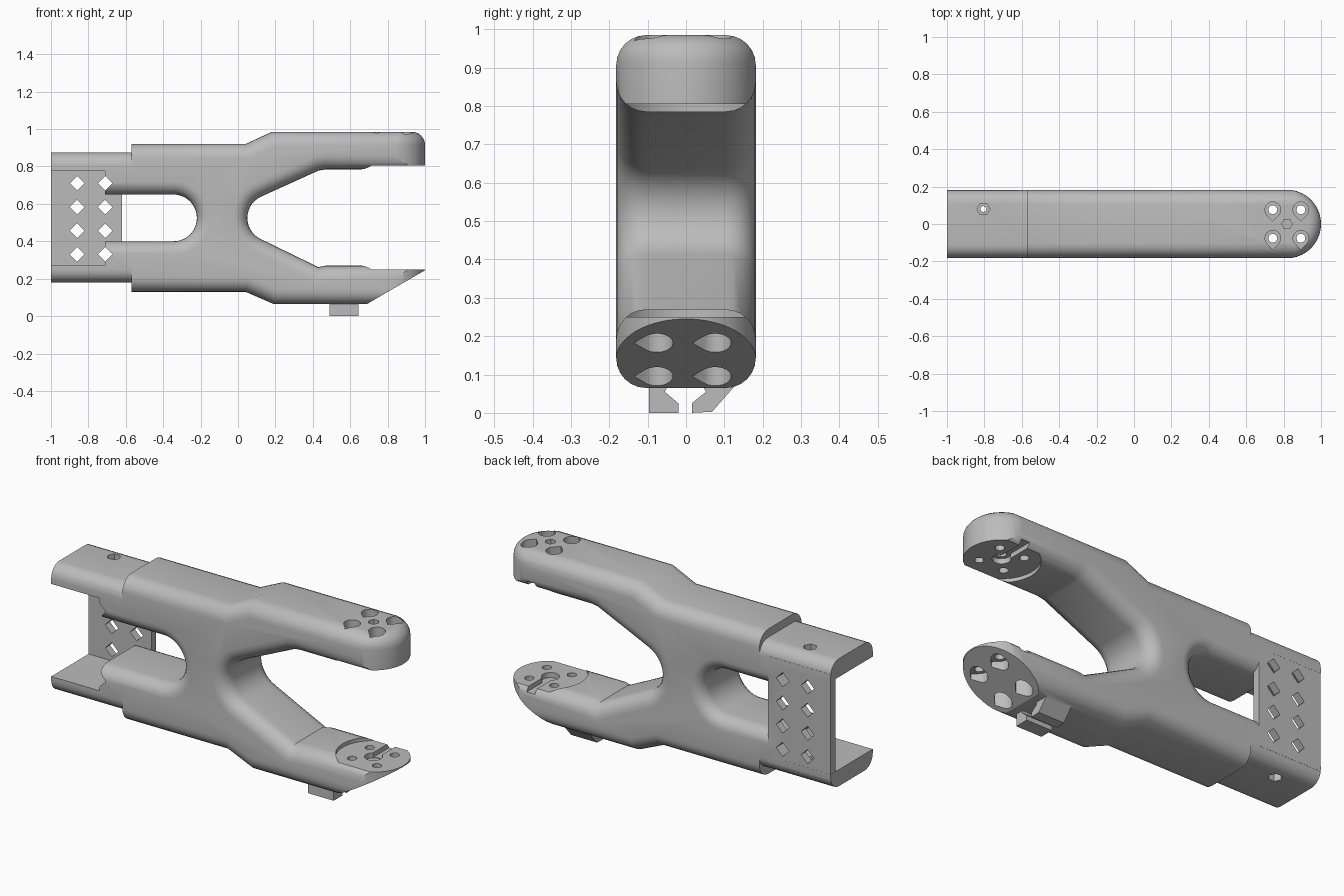
import bpy, bmesh
from math import sin, cos, pi, radians

old = bpy.data.objects.get("Cube")
if old:
    bpy.data.objects.remove(old, do_unlink=True)

grey = bpy.data.materials.new("plain_grey")
grey.use_nodes = True
grey.diffuse_color = (0.5, 0.5, 0.5, 1)
grey.node_tree.nodes["Principled BSDF"].inputs["Base Color"].default_value = (0.5, 0.5, 0.5, 1)

HALF = 0.182       # half the width
HORN_X = 0.818     # centre of the round tips
EDGE = 0.078       # rounding of the long edges


def arc(cx, cy, r, start, end, n):
    return [(cx + r * cos(radians(start + (end - start) * i / n)),
             cy + r * sin(radians(start + (end - start) * i / n))) for i in range(n + 1)]


def place(axis, a, b, d):
    return {"x": (d, a, b), "y": (a, d, b), "z": (a, b, d)}[axis]


def finish(name, bm):
    bmesh.ops.recalc_face_normals(bm, faces=bm.faces[:])
    mesh = bpy.data.meshes.new(name)
    bm.to_mesh(mesh)
    bm.free()
    mesh.materials.append(grey)
    obj = bpy.data.objects.new(name, mesh)
    bpy.context.collection.objects.link(obj)
    return obj


def loft(name, axis, rings):
    """Closed solid through rings given as (points, position)."""
    bm = bmesh.new()
    loops = [[bm.verts.new(place(axis, a, b, d)) for a, b in pts] for pts, d in rings]
    for low, high in zip(loops, loops[1:]):
        for i in range(len(low)):
            j = (i + 1) % len(low)
            bm.faces.new((low[i], low[j], high[j], high[i]))
    bm.faces.new(loops[0])
    bm.faces.new(loops[-1])
    return finish(name, bm)


def prism(name, axis, pts, lo, hi, rounding=0.0):
    """Extruded outline; rounding softens the rims except flat x ends."""
    obj = loft(name, axis, [(pts, lo), (pts, hi)])
    if rounding:
        k = "xyz".index(axis)
        xs = [v.co.x for v in obj.data.vertices]
        bm = bmesh.new()
        bm.from_mesh(obj.data)

        def is_rim(e):
            p, q = (v.co for v in e.verts)
            at_end = any(abs(p.x - m) < 1e-4 and abs(q.x - m) < 1e-4 for m in (min(xs), max(xs)))
            return abs(p[k] - q[k]) < 1e-5 and not at_end
        bmesh.ops.bevel(bm, geom=[e for e in bm.edges if is_rim(e)], offset=rounding,
                        segments=6, profile=0.5, affect='EDGES', clamp_overlap=False)
        bmesh.ops.recalc_face_normals(bm, faces=bm.faces[:])
        bm.to_mesh(obj.data)
        bm.free()
    return obj


def box(name, x0, x1, y0, y1, z0, z1):
    return prism(name, "z", [(x0, y0), (x1, y0), (x1, y1), (x0, y1)], z0, z1)


def combine(target, other, operation):
    mod = target.modifiers.new("combine", 'BOOLEAN')
    mod.operation = operation
    mod.solver = 'EXACT'
    mod.object = other
    bpy.context.view_layer.objects.active = target
    bpy.ops.object.modifier_apply(modifier=mod.name)
    bpy.data.objects.remove(other, do_unlink=True)


def cut(other):
    combine(body, other, 'DIFFERENCE')


def add(other):
    combine(body, other, 'UNION')


# Forked body outline with a V mouth
outline = [(-0.57, 0.13), (0.04, 0.13), (0.19, 0.065), (1.2, 0.065), (1.2, 0.27), (0.47, 0.27), (0.43, 0.262)]
outline += arc(0.175, 0.525, 0.125, 245, 115, 14)
outline += [(0.43, 0.778), (0.47, 0.785), (1.2, 0.785), (1.2, 0.985), (0.18, 0.985), (0.04, 0.92), (-0.57, 0.92)]
body = prism("gripper_frame", "y", outline, -HALF, HALF, EDGE)

# Round noses on both prongs
shell = [(-0.8, -HALF - 0.001)] + arc(HORN_X - 0.001, 0, HALF + 0.001, -90, 90, 32) + [(-0.8, HALF + 0.001)]
combine(body, prism("nose_shell", "z", shell, 0.0645, 0.9855, 0.07), 'INTERSECT')

# Sloped underside of the lower nose
cut(prism("slope", "y", [(0.604, 0.015), (1.086, 0.295), (1.3, 0.295), (1.3, -0.2), (0.604, -0.2)], -0.5, 0.5))

# Round seats facing each other
cut(prism("seat", "z", arc(HORN_X, 0, 0.187, 0, 354, 59), 0.25, 0.805))

# Narrow neck at the rear end
neck = [(-1, 0.18), (-0.5, 0.18), (-0.5, 0.875), (-1, 0.875)]
add(prism("neck", "y", neck, -HALF + 0.0005, HALF - 0.0005, 0.07))


# Long slot with rolled edges
def slot_outline(r):
    return arc(-0.345, 0.525, r, -90, 90, 24) + [(-1.2, 0.525 + r), (-1.2, 0.525 - r)]


roll = 0.07
steps = [(0.125 + roll * (1 - cos(t * pi / 12)), HALF - roll + roll * sin(t * pi / 12)) for t in range(7)]
steps.append((0.125 + roll, HALF + 0.05))
rings = [(slot_outline(r), -y) for r, y in reversed(steps)] + [(slot_outline(r), y) for r, y in steps]
cut(loft("slot", "y", rings))

# Open pocket with a back plate
cut(box("pocket", -1.2, -0.71, -0.5, 0.5, 0.27, 0.775))
add(box("back_plate", -0.9995, -0.62, 0.14, HALF - 0.001, 0.24, 0.815))

# Diamond holes in the back plate
for x in (-0.86, -0.71):
    for z in (0.33, 0.457, 0.583, 0.71):
        cut(prism("diamond", "y", arc(x, z, 0.039, 0, 270, 3), -0.3, 0.3))

# Screw holes: teardrop counterbores and through holes in both prongs
for x in (HORN_X - 0.076, HORN_X + 0.074):
    for y in (-0.076, 0.076):
        drop = arc(x, y, 0.042, -40, 220, 16) + [(x, y - 0.06)]
        cut(prism("upper_counterbore", "z", drop, 0.85, 1.2))
        cut(prism("lower_counterbore", "z", drop, -0.2, 0.21))
        cut(prism("screw_hole", "z", arc(x, y, 0.024, 0, 330, 11), -0.3, 1.3))

# Horn grooves and centre holes
cut(prism("upper_centre", "z", arc(HORN_X, 0, 0.028, 0, 300, 5), 0.7, 1.2))
for lo, hi in ((0.225, 0.4), (0.7, 0.83)):
    cut(box("groove", HORN_X - 0.028, HORN_X + 0.022, -0.02, 0.3, lo, hi))
    cut(prism("hub_pocket", "z", arc(HORN_X, 0, 0.045, 0, 345, 23), lo - 0.003, hi + 0.003))

# Neck screw holes, top and bottom
for lo, hi in ((0.82, 1.1), (-0.1, 0.225)):
    cut(prism("neck_counterbore", "z", arc(-0.805, 0.08, 0.035, 0, 300, 5), lo, hi))
cut(prism("neck_screw", "z", arc(-0.805, 0.08, 0.016, 0, 330, 11), -0.2, 1.2))

# Cable clip under the lower prong
left_hook = [(0.14, 0.085), (0.12, 0.062), (0.068, 0.003), (0.015, 0.0), (0.015, 0.025), (0.052, 0.055), (0.035, 0.085)]
right_hook = [(-0.097, 0.085), (-0.097, 0.0), (-0.02, 0.0), (-0.02, 0.025), (-0.055, 0.055), (-0.04, 0.085)]
for hook in (left_hook, right_hook):
    add(prism("hook", "x", hook, 0.49, 0.645))

bpy.ops.object.select_all(action='DESELECT')
body.select_set(True)
bpy.context.view_layer.objects.active = body
bpy.ops.object.shade_smooth_by_angle(angle=radians(30))
